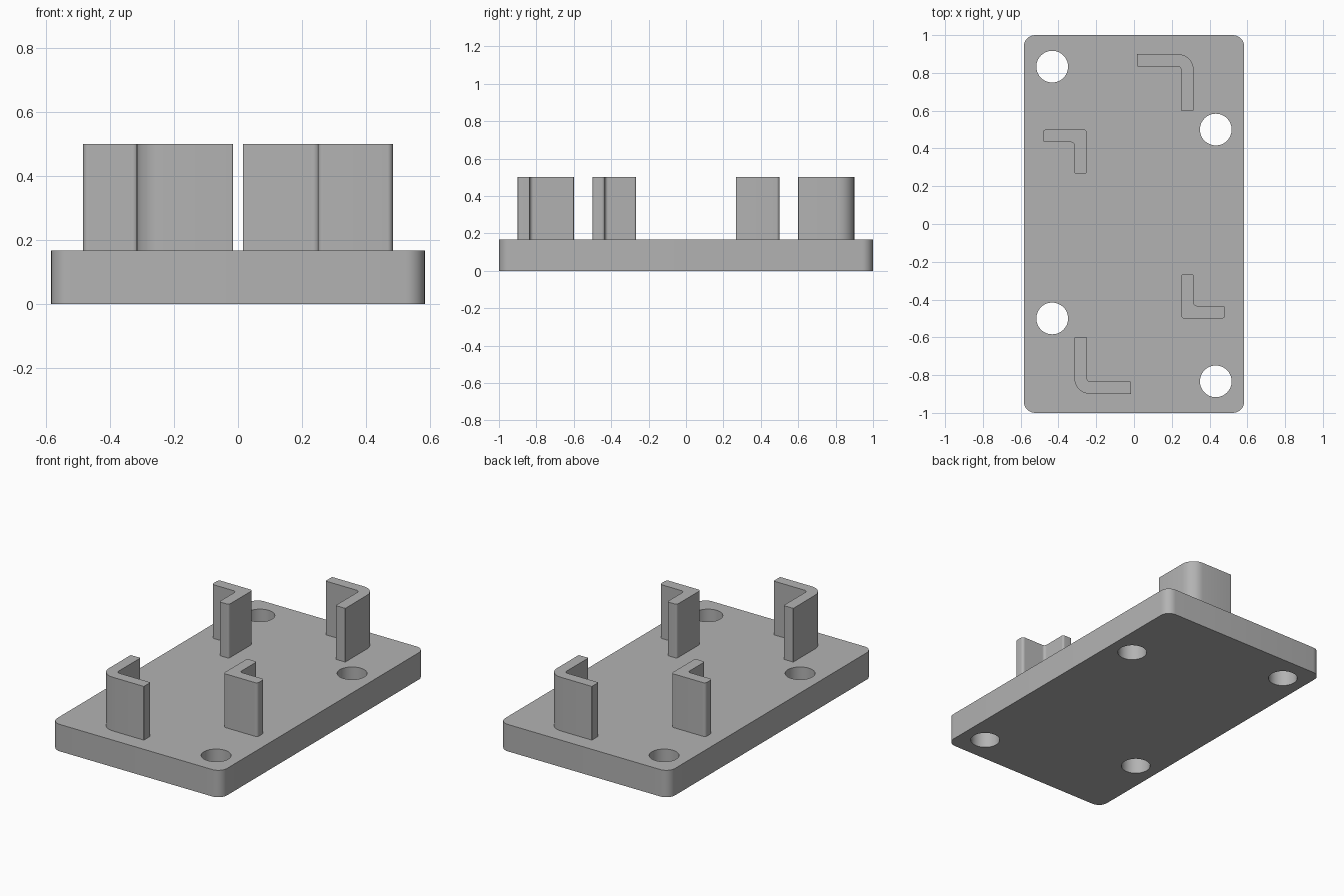
import bpy
import bmesh
from math import cos, sin, pi, radians
from mathutils import Vector

if "Cube" in bpy.data.objects:
    bpy.data.objects.remove(bpy.data.objects["Cube"], do_unlink=True)

PLATE_TOP, POST_TOP = 0.167, 0.5

grey = bpy.data.materials.new("plain grey")
grey.use_nodes = True
grey.diffuse_color = (0.45, 0.45, 0.45, 1)
grey.node_tree.nodes["Principled BSDF"].inputs["Base Color"].default_value = grey.diffuse_color


def rounded(corners, steps=8):
    """Outline with a circular fillet at each right-angled (x, y, radius) corner."""
    outline = []
    for i, (x, y, r) in enumerate(corners):
        p = Vector((x, y))
        prev = (Vector(corners[i - 1][:2]) - p).normalized()
        nxt = (Vector(corners[(i + 1) % len(corners)][:2]) - p).normalized()
        centre = p + (prev + nxt) * r
        for s in range(steps + 1):
            a = s / steps * pi / 2
            outline.append(centre - nxt * r * cos(a) - prev * r * sin(a))
    return outline


def circle(x, y, r, steps=48):
    return [Vector((x + r * cos(2 * pi * s / steps), y + r * sin(2 * pi * s / steps)))
            for s in range(steps)]


def extrude_outlines(name, outlines, bottom, top):
    """Fill the first outline, leaving the others as holes, and extrude it upward."""
    bm = bmesh.new()
    edges = []
    for outline in outlines:
        verts = [bm.verts.new((p.x, p.y, bottom)) for p in outline]
        edges += [bm.edges.new((verts[i - 1], verts[i])) for i in range(len(verts))]
    bmesh.ops.triangle_fill(bm, edges=edges, use_beauty=True, normal=(0, 0, 1))
    result = bmesh.ops.extrude_face_region(bm, geom=bm.faces[:], use_keep_orig=True)
    moved = [g for g in result["geom"] if isinstance(g, bmesh.types.BMVert)]
    bmesh.ops.translate(bm, verts=moved, vec=(0, 0, top - bottom))
    bmesh.ops.recalc_face_normals(bm, faces=bm.faces[:])
    mesh = bpy.data.meshes.new(name)
    bm.to_mesh(mesh)
    bm.free()
    mesh.materials.append(grey)
    obj = bpy.data.objects.new(name, mesh)
    bpy.context.collection.objects.link(obj)
    bpy.ops.object.select_all(action="DESELECT")
    obj.select_set(True)
    bpy.context.view_layer.objects.active = obj
    bpy.ops.object.shade_smooth_by_angle(angle=radians(30))
    return obj


# Base plate with four screw holes
w, l, r = 0.583, 1.0, 0.06
plate = rounded([(-w, -l, r), (w, -l, r), (w, l, r), (-w, l, r)])
holes = [circle(s * 0.433, s * y, 0.084) for s in (1, -1) for y in (0.5, -0.833)]
extrude_outlines("base_plate", [plate] + holes, 0, PLATE_TOP)

# L-shaped corner brackets, each repeated by a half turn
inner, outer = 0.249, 0.316
large = [(0.016, 0.9, 0.004), (0.016, 0.835, 0.004), (inner, 0.835, 0.02),
         (inner, 0.6, 0.004), (outer, 0.6, 0.004), (outer, 0.9, 0.085)]
small = [(inner, -0.5, 0.017), (0.483, -0.5, 0.017), (0.483, -0.433, 0.017),
         (outer, -0.433, 0.017), (outer, -0.266, 0.012), (inner, -0.266, 0.012)]
for size, corners in (("large", large), ("small", small)):
    for sign in (1, -1):
        turned = [(sign * x, sign * y, rad) for x, y, rad in corners]
        end = "back" if turned[0][1] > 0 else "front"
        extrude_outlines(f"{size}_bracket_{end}", [rounded(turned)], PLATE_TOP - 0.01, POST_TOP)
